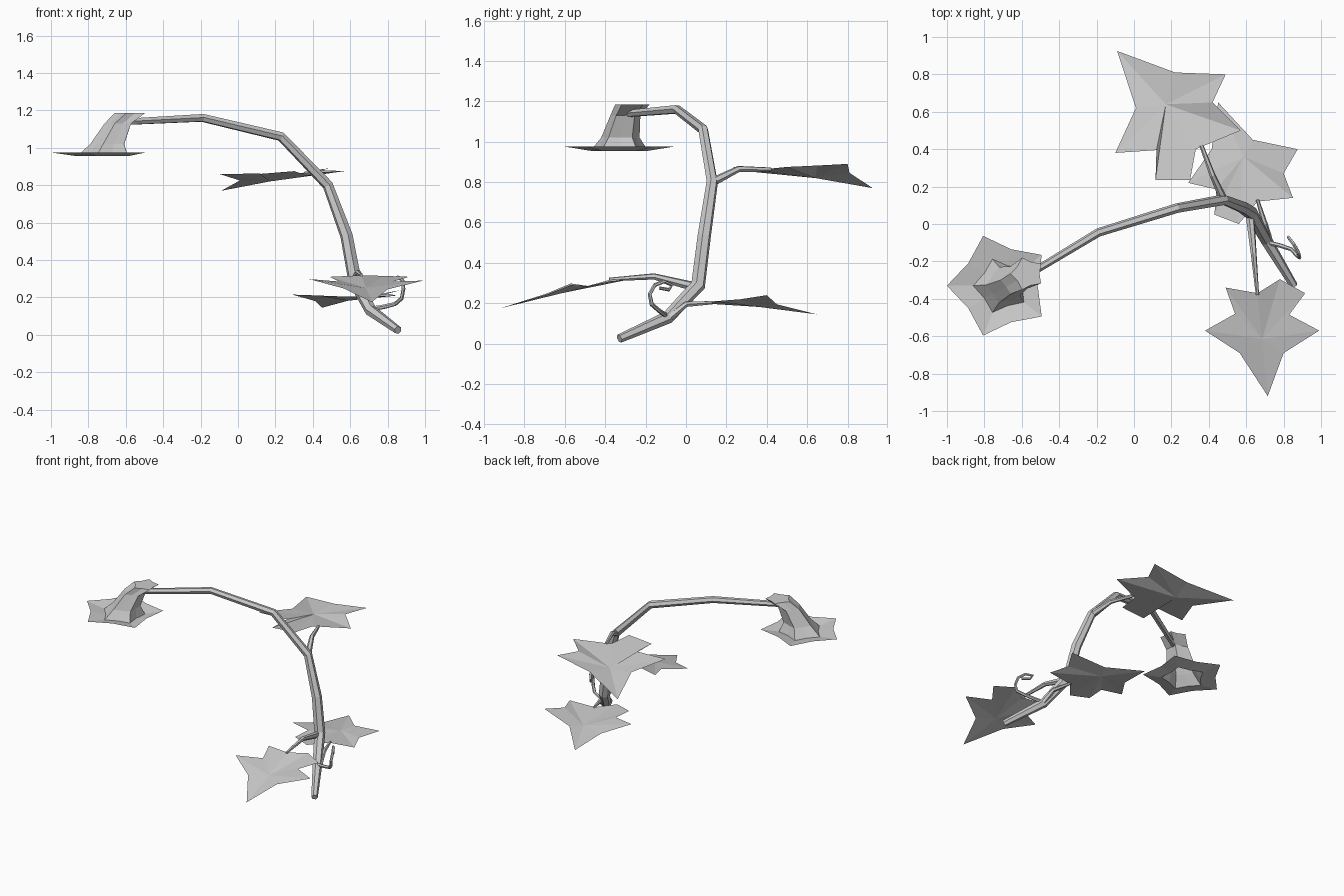
import bpy
import bmesh
from math import cos, sin, pi
from mathutils import Vector

cube = bpy.data.objects.get("Cube")
if cube:
    bpy.data.objects.remove(cube, do_unlink=True)

# One flat grey for the whole plant
grey = bpy.data.materials.new("plain grey")
grey.use_nodes = True
grey.diffuse_color = (0.6, 0.6, 0.6, 1)
grey.node_tree.nodes["Principled BSDF"].inputs["Base Color"].default_value = (0.6, 0.6, 0.6, 1)


def finish(name, bm):
    """Turn a bmesh into a linked, coloured object."""
    mesh = bpy.data.meshes.new(name)
    bm.to_mesh(mesh)
    bm.free()
    mesh.materials.append(grey)
    obj = bpy.data.objects.new(name, mesh)
    bpy.context.scene.collection.objects.link(obj)
    return obj


def bridge(bm, lower, upper):
    """Join two closed rings of vertices with quads."""
    count = len(lower)
    for i in range(count):
        j = (i + 1) % count
        bm.faces.new((lower[i], lower[j], upper[j], upper[i]))


def tube(name, path, radii, sides=6):
    """Sweep a polygon along a path without twisting it."""
    bm = bmesh.new()
    points = [Vector(p) for p in path]
    tangent = (points[1] - points[0]).normalized()
    across = tangent.orthogonal().normalized()
    rings = []
    for i, point in enumerate(points):
        before = points[max(i - 1, 0)]
        after = points[min(i + 1, len(points) - 1)]
        heading = (after - before).normalized()
        across = tangent.rotation_difference(heading) @ across
        tangent = heading
        side = tangent.cross(across)
        ring = []
        for k in range(sides):
            a = 2 * pi * k / sides
            ring.append(bm.verts.new(point + radii[i] * (across * cos(a) + side * sin(a))))
        rings.append(ring)
    for lower, upper in zip(rings, rings[1:]):
        bridge(bm, lower, upper)
    bm.faces.new(rings[0][::-1])
    bm.faces.new(rings[-1])
    return finish(name, bm)


def leaf(name, centre, outline):
    """Fan of triangles from the low centre of the leaf to its lobed edge."""
    bm = bmesh.new()
    middle = bm.verts.new(centre)
    edge = [bm.verts.new(p) for p in outline]
    for i, vert in enumerate(edge):
        face = bm.faces.new((middle, vert, edge[(i + 1) % len(edge)]))
        face.normal_update()
        if face.normal.z < 0:
            face.normal_flip()
    return finish(name, bm)


# Main arching stem
tube("main_stem",
     [(.855, -.33, .025), (.71, -.09, .13), (.625, .06, .29), (.58, .09, .53),
      (.48, .13, .8), (.23, .085, 1.06), (-.19, -.045, 1.16), (-.58, -.28, 1.14)],
     [.022, .032, .037, .034, .029, .026, .023, .019])

# Leaf stalks
tube("back_leaf_stalk",
     [(.48, .13, .8), (.42, .26, .865), (.36, .42, .862)], [.022, .016, .011])
tube("front_leaf_stalk",
     [(.62, .05, .28), (.64, -.16, .333), (.66, -.38, .318)], [.024, .016, .009])
tube("low_leaf_stalk",
     [(.72, -.08, .13), (.7, .0, .195), (.66, .13, .203)], [.02, .015, .009])

# Lobed leaves, each edge listed counterclockwise from the tip
leaf("back_leaf", (.17, .64, .82),
     [(-.09, .925, .77), (.01, .62, .825), (-.1, .38, .86), (.12, .395, .862),
      (.115, .235, .86), (.3, .235, .875), (.33, .4, .865), (.57, .5, .875),
      (.42, .65, .882), (.49, .8, .89), (.22, .81, .845)])
leaf("front_leaf", (.685, -.615, .25),
     [(.715, -.92, .175), (.8, -.69, .243), (.99, -.57, .29), (.83, -.485, .285),
      (.915, -.37, .31), (.78, -.295, .315), (.66, -.37, .318), (.49, -.34, .31),
      (.54, -.48, .285), (.38, -.57, .298), (.565, -.69, .248)])
leaf("low_leaf", (.585, .36, .182),
     [(.45, .65, .145), (.415, .4, .18), (.29, .22, .215), (.44, .185, .21),
      (.43, .05, .21), (.56, 0, .205), (.66, .12, .203), (.85, .14, .21),
      (.8, .27, .22), (.875, .4, .24), (.635, .45, .195)])

# Curling tendril
tube("tendril",
     [(.72, -.1, .14), (.78, -.115, .15), (.84, -.135, .165), (.875, -.17, .195),
      (.885, -.18, .245), (.88, -.155, .29), (.855, -.11, .308), (.825, -.07, .29),
      (.835, -.085, .267), (.87, -.13, .275)],
     [.013, .012, .011, .011, .01, .01, .01, .009, .009, .008])

# Hanging bell flower: rings of five tips and five notches from rim to crown
bm = bmesh.new()
rings = []
for x, y, z, tip, notch in [(-.72, -.33, .975, .28, .205),
                            (-.71, -.33, .955, .15, .112),
                            (-.69, -.325, 1.02, .1, .082),
                            (-.635, -.3, 1.13, .078, .06),
                            (-.57, -.265, 1.185, .09, .065)]:
    ring = []
    for k in range(10):
        r = notch if k % 2 else tip
        a = pi + k * pi / 5
        ring.append(bm.verts.new((x + r * cos(a), y + r * sin(a), z)))
    rings.append(ring)
for lower, upper in zip(rings, rings[1:]):
    bridge(bm, lower, upper)
bm.faces.new(rings[-1])
finish("bell_flower", bm)
